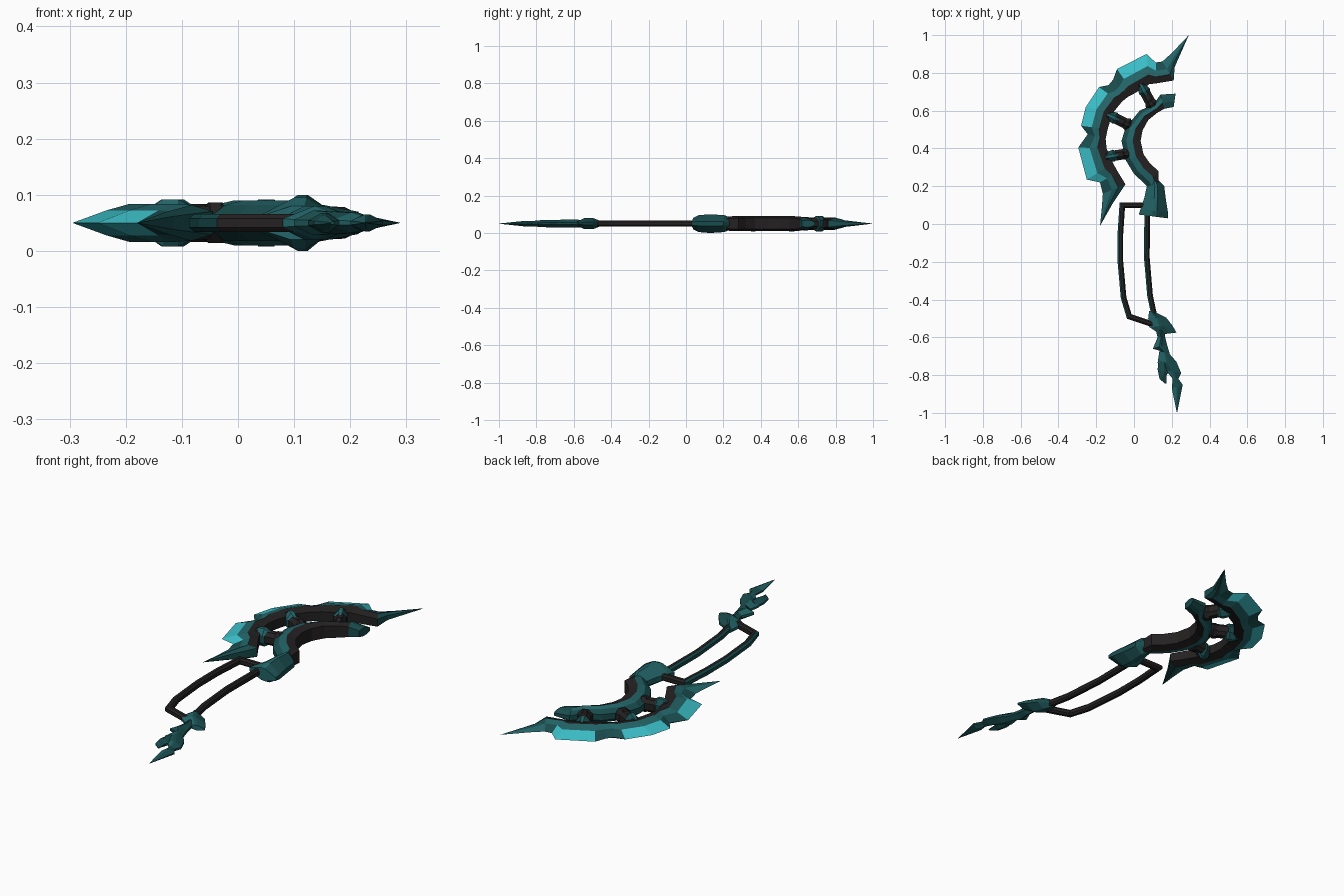
import bpy
import bmesh
from mathutils import Vector

MID = 0.05  # height of the symmetry plane

cube = bpy.data.objects.get("Cube")
if cube:
    bpy.data.objects.remove(cube, do_unlink=True)


def material(name, rgb):
    m = bpy.data.materials.new(name)
    m.use_nodes = True
    m.diffuse_color = (*rgb, 1)
    m.node_tree.nodes["Principled BSDF"].inputs["Base Color"].default_value = (*rgb, 1)
    return m


CYAN, TEAL, DARK, BLACK = range(4)
MATERIALS = [
    material("bright cyan", (0.045, 0.52, 0.58)),
    material("teal", (0.017, 0.13, 0.14)),
    material("dark teal", (0.01, 0.073, 0.076)),
    material("charcoal", (0.017, 0.015, 0.015)),
]


def finish(name, bm):
    bmesh.ops.remove_doubles(bm, verts=bm.verts, dist=0.0005)
    bmesh.ops.recalc_face_normals(bm, faces=bm.faces)
    mesh = bpy.data.meshes.new(name)
    bm.to_mesh(mesh)
    bm.free()
    for m in MATERIALS:
        mesh.materials.append(m)
    obj = bpy.data.objects.new(name, mesh)
    bpy.context.collection.objects.link(obj)
    return obj


def loft(name, stations, profile, bands):
    """Stations: (left x, y, right x, y, half height). Profile: (fraction across,
    height factor), mirrored below. bands(segment) gives a colour per strip."""
    bm = bmesh.new()
    k = len(profile)
    rings = []
    for ax, ay, bx, by, h in stations:
        a, b = Vector((ax, ay, MID)), Vector((bx, by, MID))
        top = [a.lerp(b, f) + Vector((0, 0, h * t)) for f, t in profile]
        low = [a.lerp(b, f) - Vector((0, 0, h * t)) for f, t in reversed(profile)]
        rings.append([bm.verts.new(p) for p in top + low])
    n = 2 * k
    for s in range(len(rings) - 1):
        colours = bands(s)
        for j in range(n):
            r, q = rings[s], rings[s + 1]
            f = bm.faces.new((r[j], r[(j + 1) % n], q[(j + 1) % n], q[j]))
            strip = j if j < k else n - 2 - j
            f.material_index = colours[max(0, min(strip, k - 2))]
    for ring, s in ((rings[0], 0), (rings[-1], len(rings) - 2)):
        bm.faces.new(ring).material_index = bands(s)[0]
    return finish(name, bm)


def rod(name, path, width, height, colours):
    """Chamfered bar along a flat path."""
    pts = [Vector(p) for p in path]
    stations = []
    for i, p in enumerate(pts):
        t1 = (p - pts[max(i - 1, 0)]).normalized()
        t2 = (pts[min(i + 1, len(pts) - 1)] - p).normalized()
        t = (t1 + t2).normalized()
        side = Vector((t.y, -t.x)) * width / 2
        side /= max(0.6, t.dot(t1 if t1.length else t2))
        a, b = p + side, p - side
        stations.append((a.x, a.y, b.x, b.y, height))
    return loft(name, stations, [(0, .5), (.3, 1), (.75, 1), (1, .5)], lambda s: colours)


def gem(name, centre, along, length, width, height):
    """Faceted diamond plate with a small flat top on each side."""
    c, d = Vector(centre), Vector(along).normalized()
    side = Vector((-d.y, d.x))
    stations = []
    for t, w, h in ((-1, 0.05, .5), (-.35, .8, 1), (.2, 1, 1), (1, .1, .5)):
        p = c + d * length * t
        a, b = p - side * width * w, p + side * width * w
        stations.append((a.x, a.y, b.x, b.y, height * h))
    return loft(name, stations, [(0, .4), (.35, 1), (.65, 1), (1, .4)],
                lambda s: [TEAL, TEAL, DARK])


# Crescent blade: sharp outer edge, teal bevel, charcoal inner strip
blade = [
    (.29, 1.0, .29, 1.0, 0),
    (.20, .905, .215, .83, .017),
    (.15, .86, .21, .76, .028),
    (.115, .855, .12, .745, .032),
    (.066, .90, .08, .74, .034),
    (-.09, .82, .0, .69, .034),
    (-.11, .765, -.03, .675, .034),
    (-.135, .735, -.055, .655, .034),
    (-.185, .725, -.07, .64, .034),
    (-.255, .62, -.115, .585, .034),
    (-.28, .52, -.14, .50, .034),
    (-.245, .475, -.15, .45, .034),
    (-.295, .405, -.145, .40, .034),
    (-.25, .235, -.11, .32, .034),
    (-.18, .22, -.085, .275, .034),
    (-.165, .16, -.045, .21, .032),
    (-.17, .09, -.115, .105, .018),
    (-.18, -.01, -.18, -.01, 0),
]


def blade_bands(s):
    if s < 2 or s > 14:
        return [TEAL, DARK, DARK]
    edge = CYAN if s in (3, 4, 8, 9, 12, 13) else DARK
    return [edge, TEAL, BLACK]


loft("crescent_blade", blade, [(0, 0), (.4, .65), (.68, 1), (1, .65)], blade_bands)

# Inner ring hugging the grip opening
ring = [
    (.22, .69, .21, .62, .02),
    (.14, .685, .16, .61, .032),
    (.105, .635, .125, .59, .038),
    (.03, .60, .075, .55, .04),
    (-.045, .51, .045, .495, .04),
    (-.066, .44, .035, .44, .04),
    (-.045, .34, .05, .37, .04),
    (.0, .265, .085, .32, .04),
    (.06, .21, .13, .28, .04),
    (.10, .17, .13, .22, .035),
]
loft("inner_ring", ring, [(0, .35), (.25, .8), (.58, 1), (1, .75)],
     lambda s: [DARK, DARK, DARK] if s == 0 else [DARK, TEAL, BLACK])

# Struts joining blade and ring, each with a faceted gem
struts = [((-.14, .58), (-.02, .52)), ((-.15, .355), (-.02, .375)), ((.035, .74), (.10, .62))]
for i, (a, b) in enumerate(struts, 1):
    d = Vector(b) - Vector(a)
    rod(f"strut_{i}", [a, b], .055, .03, [BLACK] * 3)
    gem(f"strut_gem_{i}", Vector(a) + d * .25, d, .05, .032, .042)
    gem(f"strut_knuckle_{i}", Vector(a) + d * .85, d, .035, .035, .036).data.polygons.foreach_set(
        "material_index", [BLACK] * len(bpy.data.objects[f"strut_knuckle_{i}"].data.polygons))

# Guard between ring and handle
ridge = [(0, .25), (.45, 1), (.6, 1), (1, .25)]
guard = [
    (.085, .27, .10, .265, .02),
    (.07, .21, .16, .20, .045),
    (.055, .14, .17, .12, .05),
    (.035, .08, .18, .06, .045),
    (.025, .05, .18, .03, .03),
]
loft("guard", guard, ridge, lambda s: [TEAL, TEAL, DARK])

# Handle: two bowed rods, the outer one wrapping back at both ends
rod("outer_rod", [(.06, .10), (-.062, .10), (-.072, -.05), (-.072, -.20), (-.055, -.39),
                  (-.025, -.49), (.11, -.535)], .03, .016, [BLACK, BLACK, DARK])
handle = [(.07, .08), (.068, -.18), (.085, -.38), (.115, -.52)]
rod("inner_rod", handle, .03, .016, [BLACK, BLACK, DARK])
for o in ("outer_rod", "inner_rod"):
    for p in bpy.data.objects[o].data.polygons:
        outward = p.normal.x < -.3 and abs(p.normal.y) < .9
        p.material_index = DARK if outward else BLACK

# Pommel: collar, jagged tail and side spur
collar = [
    (.08, -.46, .10, -.46, .015),
    (.075, -.50, .17, -.495, .03),
    (.08, -.545, .205, -.54, .03),
    (.14, -.585, .225, -.575, .012),
]
loft("pommel_collar", collar, ridge, lambda s: [TEAL, DARK, DARK])
tail = [
    (.115, -.56, .16, -.56, .02),
    (.125, -.60, .165, -.60, .022),
    (.10, -.66, .175, -.64, .022),
    (.135, -.67, .19, -.69, .02),
    (.125, -.735, .225, -.73, .02),
    (.165, -.77, .25, -.79, .018),
    (.205, -.82, .235, -.82, .014),
    (.20, -.87, .258, -.85, .015),
    (.225, -.99, .228, -1.0, .001),
]
loft("pommel_tail", tail, ridge, lambda s: [TEAL if s % 2 else DARK, DARK, DARK])
spur = [
    (.13, -.72, .18, -.74, .018),
    (.125, -.77, .18, -.79, .018),
    (.135, -.82, .172, -.80, .014),
    (.165, -.845, .172, -.845, .003),
]
loft("pommel_spur", spur, ridge, lambda s: [DARK, DARK, DARK])
